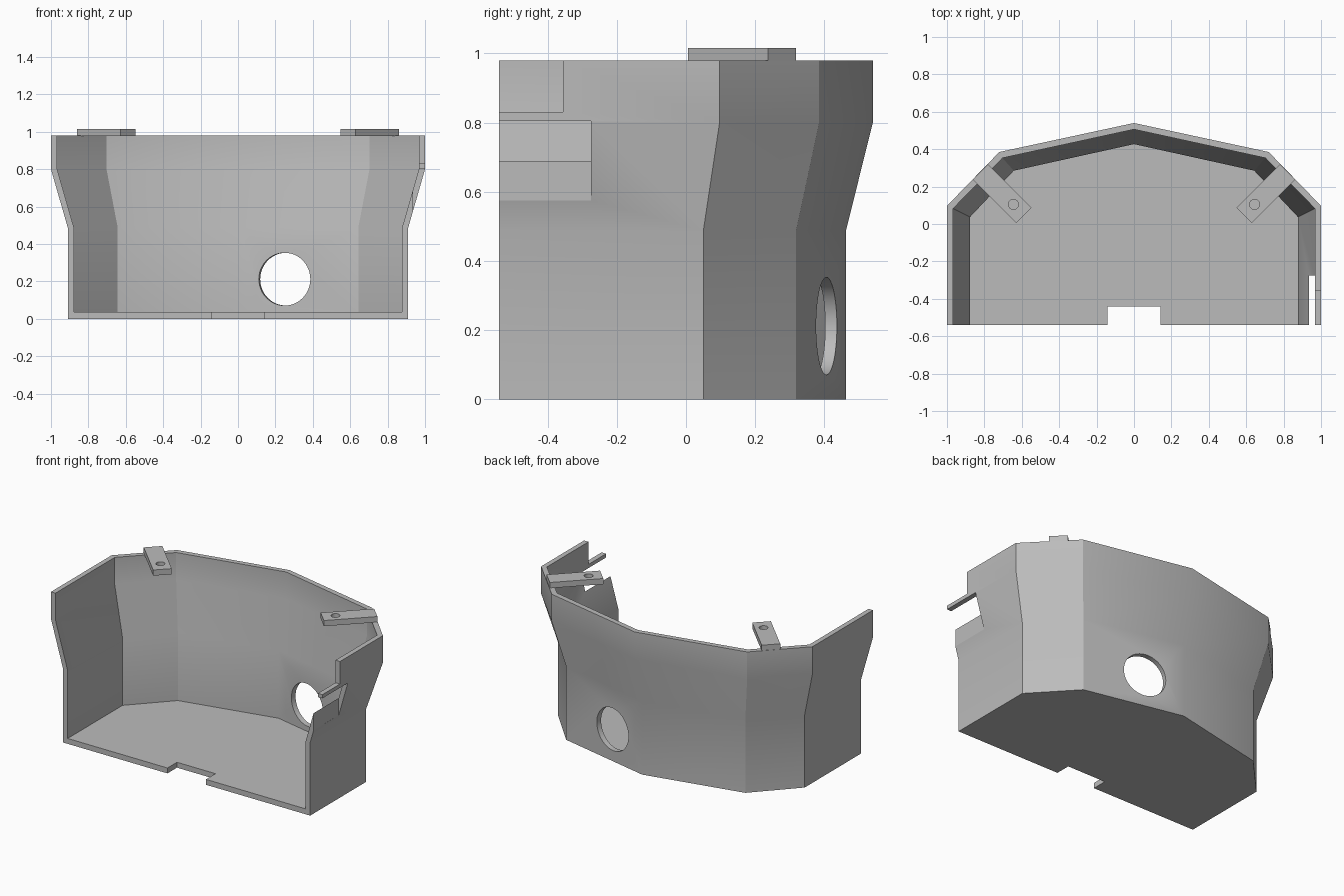
import bpy, bmesh, math
from mathutils import Matrix, Vector

cube = bpy.data.objects.get("Cube")
if cube:
    bpy.data.objects.remove(cube, do_unlink=True)

grey = bpy.data.materials.new("light grey plastic")
grey.use_nodes = True
colour = (0.5, 0.5, 0.5, 1)
grey.diffuse_color = colour
grey.node_tree.nodes["Principled BSDF"].inputs["Base Color"].default_value = colour


def add_object(name, bm):
    bmesh.ops.recalc_face_normals(bm, faces=bm.faces)
    mesh = bpy.data.meshes.new(name)
    bm.to_mesh(mesh)
    bm.free()
    mesh.materials.append(grey)
    obj = bpy.data.objects.new(name, mesh)
    bpy.context.collection.objects.link(obj)
    return obj


def loft(name, sections, front):
    """Stack mirrored half outlines: (z, side, corner, back)."""
    bm = bmesh.new()
    rings = []
    for z, side, corner, back in sections:
        half = [(side[0], front), side, corner]
        outline = half + [(0, back)] + [(-x, y) for x, y in reversed(half)]
        rings.append([bm.verts.new((x, y, z)) for x, y in outline])
    n = len(rings[0])
    for low, high in zip(rings, rings[1:]):
        for i in range(n):
            j = (i + 1) % n
            bm.faces.new((low[i], low[j], high[j], high[i]))
    bm.faces.new(rings[0])
    bm.faces.new(rings[-1])
    return add_object(name, bm)


def box(name, low, high):
    low, high = Vector(low), Vector(high)
    bm = bmesh.new()
    size = Matrix.Diagonal((*(high - low), 1))
    bmesh.ops.create_cube(bm, size=1, matrix=Matrix.Translation((low + high) / 2) @ size)
    return add_object(name, bm)


def cylinder(name, centre, radius, depth, turn=Matrix(), sides=48):
    bm = bmesh.new()
    bmesh.ops.create_cone(bm, cap_ends=True, segments=sides, radius1=radius, radius2=radius,
                          depth=depth, matrix=Matrix.Translation(centre) @ turn)
    return add_object(name, bm)


def cut(target, cutter):
    cutter.hide_render = True
    mod = target.modifiers.new("cut", 'BOOLEAN')
    mod.operation = 'DIFFERENCE'
    mod.solver = 'EXACT'
    mod.object = cutter
    bpy.context.view_layer.objects.active = target
    bpy.ops.object.modifier_apply(modifier=mod.name)
    bpy.data.objects.remove(cutter, do_unlink=True)


def smooth(obj):
    bpy.ops.object.select_all(action='DESELECT')
    obj.select_set(True)
    bpy.context.view_layer.objects.active = obj
    bpy.ops.object.shade_smooth_by_angle(angle=math.radians(30))


# Flared half-polygon housing, hollow and open at the front and top
lower = ((0.91, 0.05), (0.66, 0.318), 0.462)
upper = ((1.0, 0.097), (0.72, 0.385), 0.54)
shell = loft("housing_shell", [(0, *lower), (0.487, *lower), (0.8, *upper), (0.98, *upper)], -0.54)
lower_in = ((0.877, 0.037), (0.643, 0.285), 0.427)
upper_in = ((0.967, 0.083), (0.703, 0.353), 0.506)
cut(shell, loft("cavity", [(0.036, *lower_in), (0.487, *lower_in),
                           (0.8, *upper_in), (1.1, *upper_in)], -0.7))

# Cable hole drilled square to the slanted back panel
slope = math.atan2(0.144, 0.66)
turn = Matrix.Rotation(-slope, 4, 'Z') @ Matrix.Rotation(math.pi / 2, 4, 'X')
cut(shell, cylinder("cable_hole", (0.253, 0.39, 0.212), 0.141, 0.3, turn))

# Floor notch, and the two side recesses that leave a thin prong between them
cut(shell, box("floor_notch", (-0.142, -0.7, -0.1), (0.142, -0.44, 0.2)))
cut(shell, box("upper_side_notch", (0.9, -0.7, 0.83), (1.1, -0.355, 1.1)))
cut(shell, box("lower_side_notch", (0.935, -0.7, 0.575), (1.1, -0.275, 0.805)))
smooth(shell)

# Diagonal mounting tabs with screw holes
for name, side in (("left_mounting_tab", 1), ("right_mounting_tab", -1)):
    tab = box(name, (-0.164, -0.057, -0.019), (0.164, 0.057, 0.019))
    tab.data.transform(Matrix.Translation((side * 0.705, 0.162, 0.997))
                       @ Matrix.Rotation(side * math.pi / 4, 4, 'Z'))
    cut(tab, cylinder("screw_hole", (side * 0.645, 0.105, 1), 0.027, 0.2, sides=24))
    smooth(tab)
